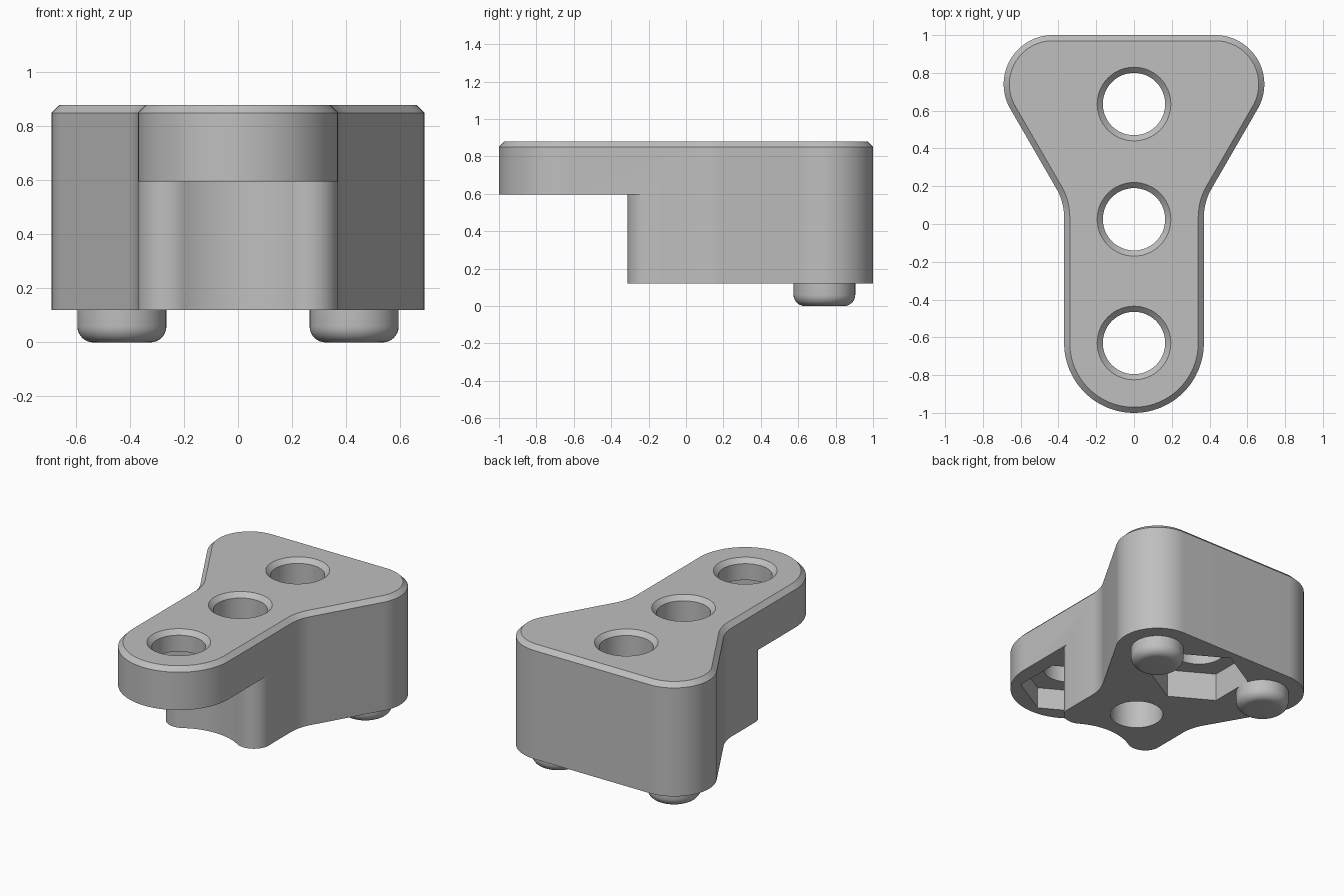
import bpy
import bmesh
from math import sin, cos, radians, atan2, degrees, hypot

default = bpy.data.objects.get("Cube")
if default:
    bpy.data.objects.remove(default, do_unlink=True)

grey = bpy.data.materials.new("plain grey")
grey.use_nodes = True
grey.diffuse_color = (0.52, 0.52, 0.52, 1)
grey.node_tree.nodes["Principled BSDF"].inputs["Base Color"].default_value = grey.diffuse_color


def arc(cx, cy, r, start, end, n=16):
    angles = [radians(start + (end - start) * i / n) for i in range(n + 1)]
    return [(cx + r * cos(a), cy + r * sin(a)) for a in angles]


def circle(cx, cy, r, n=64, start=0):
    return arc(cx, cy, r, start, start + 360, n)[:-1]


def loft(name, layers):
    """Solid through a stack of (outline, height) layers."""
    bm = bmesh.new()
    rings = [[bm.verts.new((x, y, z)) for x, y in pts] for pts, z in layers]
    for low, high in zip(rings, rings[1:]):
        for i in range(len(low)):
            j = (i + 1) % len(low)
            bm.faces.new((low[i], low[j], high[j], high[i]))
    bm.faces.new(rings[0][::-1])
    bm.faces.new(rings[-1])
    bmesh.ops.recalc_face_normals(bm, faces=bm.faces)
    mesh = bpy.data.meshes.new(name)
    bm.to_mesh(mesh)
    bm.free()
    mesh.materials.append(grey)
    obj = bpy.data.objects.new(name, mesh)
    bpy.context.collection.objects.link(obj)
    return obj


def activate(obj):
    bpy.ops.object.select_all(action="DESELECT")
    obj.select_set(True)
    bpy.context.view_layer.objects.active = obj


def cut(target, cutter):
    cutter.hide_render = True
    mod = target.modifiers.new("cut", "BOOLEAN")
    mod.operation = "DIFFERENCE"
    mod.solver = "EXACT"
    mod.object = cutter
    activate(target)
    bpy.ops.object.modifier_apply(modifier=mod.name)
    bpy.data.objects.remove(cutter, do_unlink=True)


def smooth(obj):
    activate(obj)
    bpy.ops.object.shade_smooth_by_angle(angle=radians(30))


BASE, SHELF, EDGE, TOP = 0.12, 0.595, 0.85, 0.88
FRONT, MIDDLE, BACK = -0.63, 0.025, 0.635


def outline(inset=0):
    """Rounded front arm flaring to a wide back, mirrored in x."""
    half = arc(0, FRONT, 0.37 - inset, -90, 0, 32)
    half += arc(0.67, 0.036, 0.3 + inset, 180, 150, 10)
    half += arc(0.43, 0.74, 0.26 - inset, -30, 90, 32)
    return half + [(-x, y) for x, y in reversed(half[1:])]


# Body with a chamfered top edge
body = loft("body", [(outline(), BASE), (outline(), EDGE), (outline(0.03), TOP)])

# Undercut below the front arm: hollow centre between two rounded lobes
lobe_x, lobe_y, lobe_r = 0.26, -0.2, 0.112
tangent = degrees(atan2(lobe_y - FRONT, lobe_x))
hollow_r = hypot(lobe_x, lobe_y - FRONT) - lobe_r
half = [(0.5, -1.2), (0.5, lobe_y)]
half += arc(lobe_x, lobe_y, lobe_r, 0, tangent - 180, 24)
half += arc(0, FRONT, hollow_r, tangent, 90, 16)[1:]
undercut = half + [(-x, y) for x, y in reversed(half[:-1])]
cut(body, loft("undercut", [(undercut, -0.1), (undercut, SHELF)]))

# Three countersunk through holes
for y in (FRONT, MIDDLE, BACK):
    steps = [(0.165, -0.1), (0.165, EDGE), (0.195, TOP), (0.215, TOP + 0.02)]
    cut(body, loft("bore", [(circle(0, y, r), z) for r, z in steps]))

# Hexagonal nut pockets under the front and back holes
for y, low, high in ((FRONT, 0.4, 0.74), (BACK, 0, 0.31)):
    hexagon = circle(0, y, 0.31, 6, 30)
    cut(body, loft("pocket", [(hexagon, low), (hexagon, high)]))
smooth(body)

# Two feet with rounded lower edges
for side, x in (("left", 0.43), ("right", -0.43)):
    r, fillet = 0.165, 0.06
    layers = []
    for i in range(9):
        a = radians(90 * i / 8)
        layers.append((circle(x, 0.74, r - fillet + fillet * sin(a), 48), fillet - fillet * cos(a)))
    layers.append((circle(x, 0.74, r, 48), BASE))
    smooth(loft(side + "_foot", layers))
